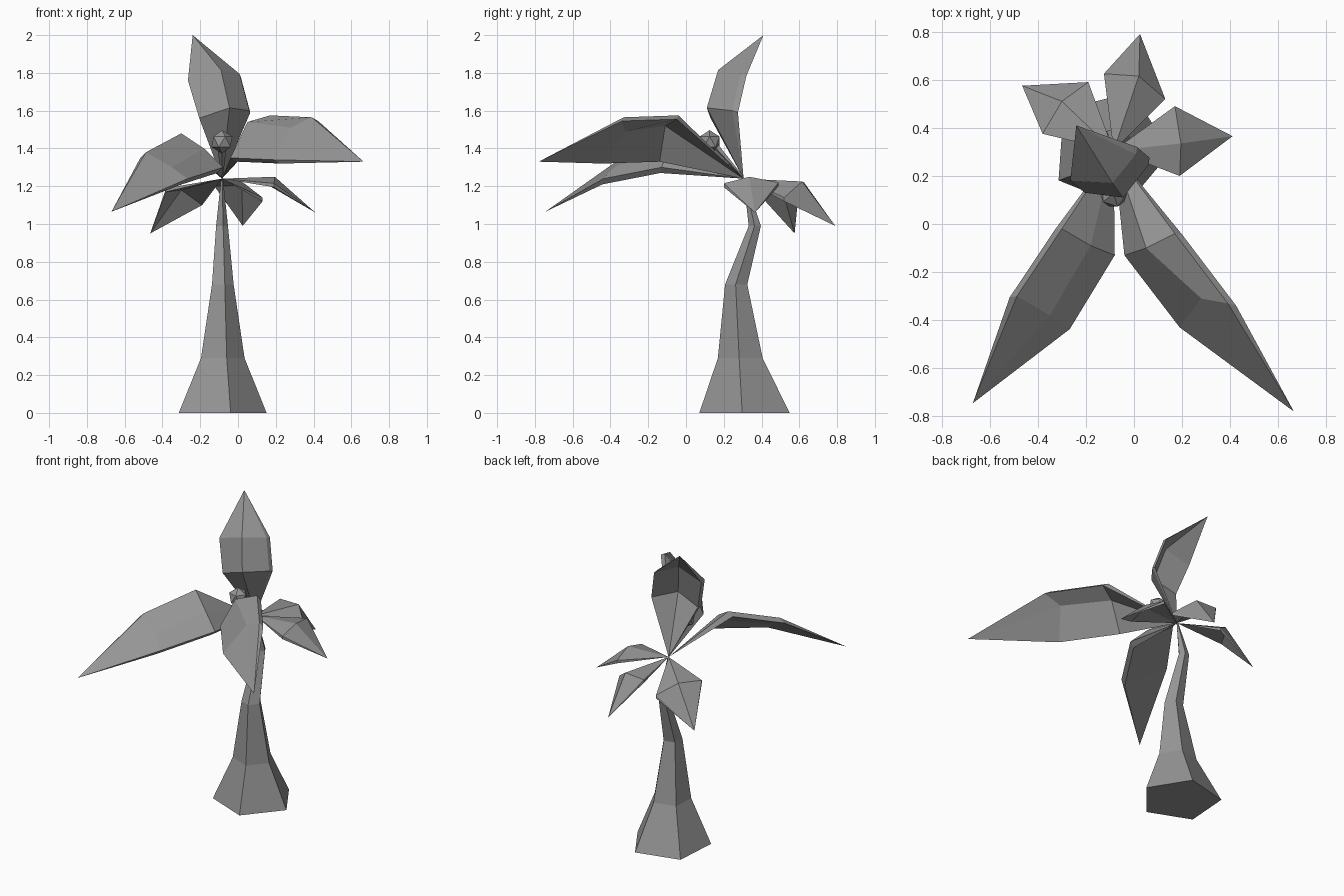
import bpy, bmesh, math
from mathutils import Vector

if "Cube" in bpy.data.objects:
    bpy.data.objects.remove(bpy.data.objects["Cube"])

grey = bpy.data.materials.new("plant_grey")
grey.diffuse_color = (0.3, 0.3, 0.3, 1)
grey.use_nodes = True
grey.node_tree.nodes["Principled BSDF"].inputs["Base Color"].default_value = grey.diffuse_color

ROOT = Vector((-0.085, 0.305, 1.24))  # where all petals and leaves meet


def finish(bm, name):
    bmesh.ops.recalc_face_normals(bm, faces=bm.faces)
    mesh = bpy.data.meshes.new(name)
    bm.to_mesh(mesh)
    bm.free()
    mesh.materials.append(grey)
    ob = bpy.data.objects.new(name, mesh)
    bpy.context.collection.objects.link(ob)
    return ob


def tube(name, rings, sides, turn):
    """Loft through horizontal rings given as (x, y, z, radius)."""
    bm = bmesh.new()
    loops = []
    for x, y, z, r in rings:
        loops.append([bm.verts.new((x + r * math.cos(turn + math.tau * i / sides),
                                    y + r * math.sin(turn + math.tau * i / sides), z))
                      for i in range(sides)])
    for a, b in zip(loops, loops[1:]):
        for i in range(sides):
            j = (i + 1) % sides
            bm.faces.new((a[i], a[j], b[j], b[i]))
    bm.faces.new(loops[0][::-1])
    bm.faces.new(loops[-1])
    return finish(bm, name)


def blade(name, rings, tip, offset):
    """Folded blade: shared root and tip, three-point rings, thin lower skin."""
    bm = bmesh.new()
    root, end = bm.verts.new(ROOT), bm.verts.new(tip)
    low = Vector(offset)
    upper = [[bm.verts.new(p) for p in ring] for ring in rings]
    under = [[bm.verts.new(Vector(p) + low) for p in ring] for ring in rings]
    loops = [u + d[::-1] for u, d in zip(upper, under)]
    for i in range(6):
        j = (i + 1) % 6
        bm.faces.new((root, loops[0][j], loops[0][i]))
        for a, b in zip(loops, loops[1:]):
            bm.faces.new((a[i], a[j], b[j], b[i]))
        bm.faces.new((loops[-1][i], loops[-1][j], end))
    return finish(bm, name)


# Five-sided bent stem
tube("stem", [(-0.10, 0.315, 0, 0.252), (-0.09, 0.29, 0.29, 0.125),
              (-0.085, 0.267, 0.68, 0.062), (-0.087, 0.365, 0.99, 0.034),
              (-0.085, 0.31, 1.235, 0.006)], 5, math.radians(-76))

# Three long petals
blade("right_petal",
      [[(-0.04, -0.13, 1.35), (0.05, -0.10, 1.54), (0.17, -0.04, 1.575)],
       [(0.19, -0.43, 1.34), (0.28, -0.31, 1.51), (0.39, -0.33, 1.565)]],
      (0.665, -0.78, 1.33), (0.035, -0.01, -0.02))
blade("left_petal",
      [[(-0.08, -0.13, 1.30), (-0.18, -0.09, 1.40), (-0.30, -0.02, 1.48)],
       [(-0.267, -0.437, 1.24), (-0.35, -0.38, 1.30), (-0.487, -0.30, 1.38)]],
      (-0.67, -0.745, 1.065), (-0.03, -0.005, -0.03))
blade("upright_petal",
      [[(-0.205, 0.13, 1.56), (-0.045, 0.11, 1.615), (0.06, 0.245, 1.60)],
       [(-0.265, 0.18, 1.76), (-0.09, 0.17, 1.815), (0.008, 0.29, 1.795)]],
      (-0.24, 0.41, 2.0), (0.005, 0.03, -0.01))

# Three short drooping leaves
blade("left_leaf", [[(-0.38, 0.375, 1.19), (-0.30, 0.51, 1.20), (-0.19, 0.59, 1.12)]],
      (-0.465, 0.575, 0.95), (0, 0, -0.02))
blade("back_leaf", [[(-0.125, 0.625, 1.22), (0.02, 0.615, 1.225), (0.13, 0.52, 1.14)]],
      (0.025, 0.79, 0.99), (0, 0, -0.02))
blade("right_leaf", [[(0.19, 0.20, 1.215), (0.195, 0.335, 1.25), (0.17, 0.49, 1.22)]],
      (0.41, 0.365, 1.06), (0, 0, -0.02))

# Stamen stalk and its faceted bud
stalk = tube("stamen_stalk", [(-0.085, 0.305, 1.245, 0.005),
                              (-0.085, 0.14, 1.43, 0.028)], 5, math.radians(-90))
bm = bmesh.new()
bmesh.ops.create_icosphere(bm, subdivisions=1, radius=0.062)
bmesh.ops.translate(bm, verts=bm.verts, vec=(-0.085, 0.125, 1.435))
finish(bm, "stamen_bud")
